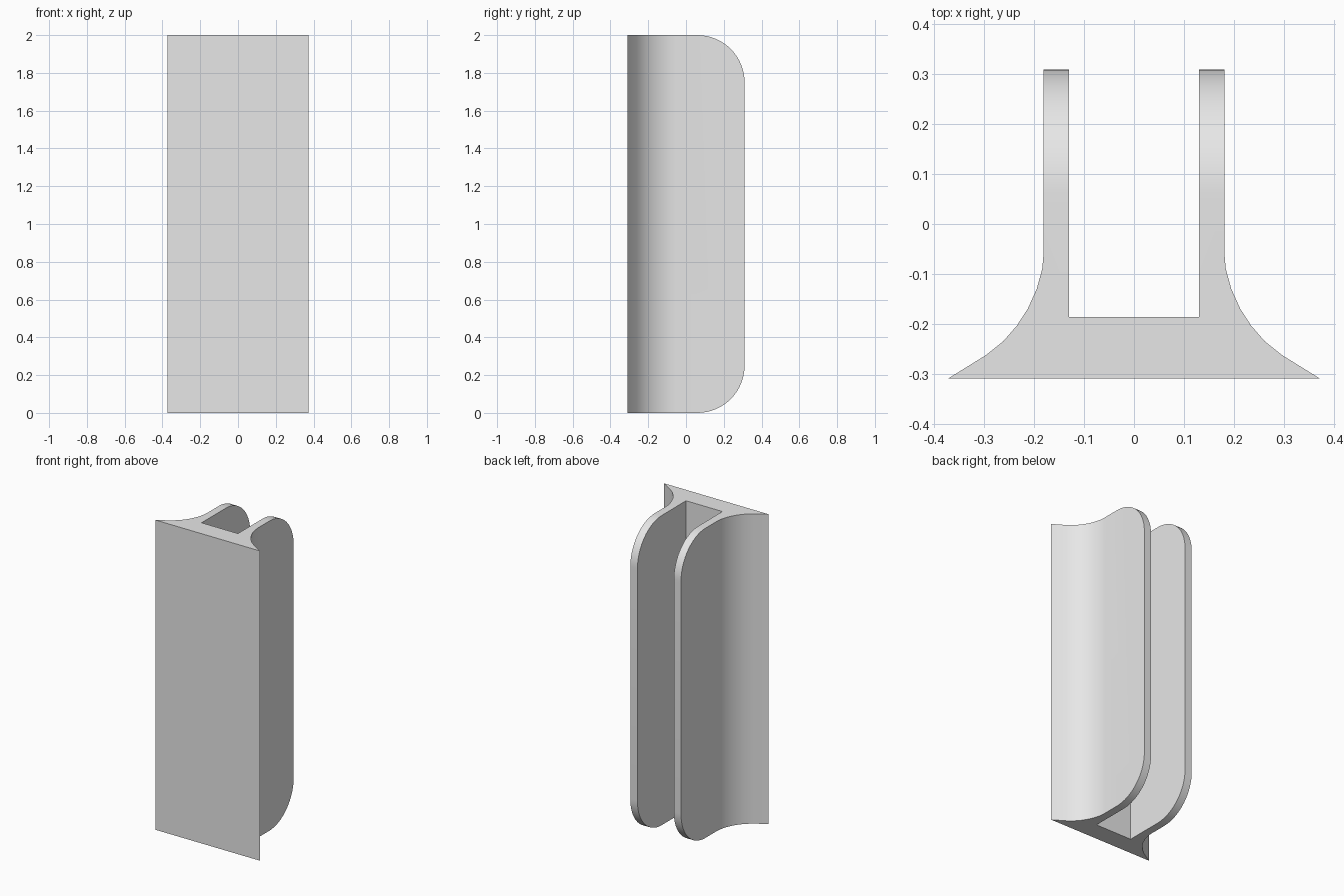
import bpy
import bmesh

cube = bpy.data.objects.get("Cube")
if cube:
    bpy.data.objects.remove(cube, do_unlink=True)

HEIGHT = 2.0
BACK = 0.31
CORNER = 0.25

# Plain grey finish
grey = bpy.data.materials.new("light_grey")
grey.use_nodes = True
colour = (0.8, 0.8, 0.8, 1)
grey.diffuse_color = colour
grey.node_tree.nodes["Principled BSDF"].inputs["Base Color"].default_value = colour

# Half cross-section: flared foot, fin, then the channel between the fins
half = [(0.373, -BACK), (0.297, -0.263), (0.262, -0.235), (0.235, -0.204),
        (0.213, -0.17), (0.195, -0.13), (0.184, -0.09), (0.181, -0.055),
        (0.181, BACK), (0.13, BACK), (0.13, -0.186)]
outline = half + [(-x, y) for x, y in reversed(half)]

# Extrude the cross-section to full height
bm = bmesh.new()
base = bm.faces.new([bm.verts.new((x, y, 0)) for x, y in outline])
extruded = bmesh.ops.extrude_face_region(bm, geom=[base], use_keep_orig=True)
top_verts = [g for g in extruded["geom"] if isinstance(g, bmesh.types.BMVert)]
bmesh.ops.translate(bm, verts=top_verts, vec=(0, 0, HEIGHT))
bmesh.ops.recalc_face_normals(bm, faces=bm.faces)

# Round the upper and lower back corners of both fins
corners = [e for e in bm.edges
           if all(abs(v.co.y - BACK) < 1e-4 for v in e.verts)
           and abs(e.verts[0].co.z - e.verts[1].co.z) < 1e-4]
bmesh.ops.bevel(bm, geom=corners, offset=CORNER, offset_type='OFFSET',
                segments=16, profile=0.5, affect='EDGES', clamp_overlap=False)
bmesh.ops.recalc_face_normals(bm, faces=bm.faces)

mesh = bpy.data.meshes.new("channel_bracket")
bm.to_mesh(mesh)
bm.free()
mesh.materials.append(grey)
bracket = bpy.data.objects.new("channel_bracket", mesh)
bpy.context.collection.objects.link(bracket)

# Smooth the curves, keep the corners sharp
bpy.ops.object.select_all(action='DESELECT')
bracket.select_set(True)
bpy.context.view_layer.objects.active = bracket
bpy.ops.object.shade_smooth_by_angle(angle=0.52)
